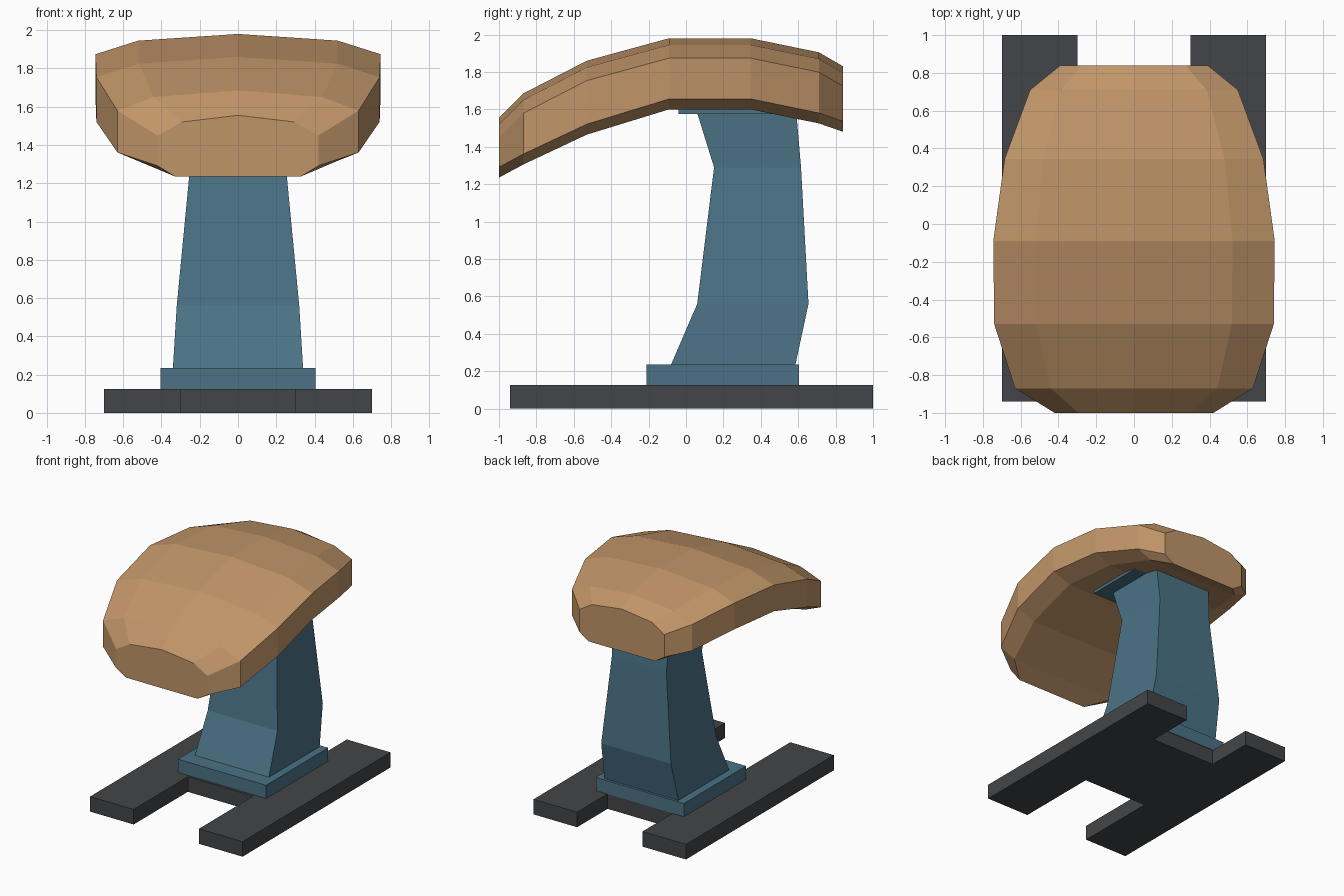
import bpy, bmesh

if "Cube" in bpy.data.objects:
    bpy.data.objects.remove(bpy.data.objects["Cube"])


def material(name, rgb):
    m = bpy.data.materials.new(name)
    m.diffuse_color = (*rgb, 1)
    m.use_nodes = True
    m.node_tree.nodes["Principled BSDF"].inputs["Base Color"].default_value = m.diffuse_color
    return m


TAN = material("tan_leather", (0.53, 0.30, 0.14))
BLUE = material("blue_paint", (0.07, 0.17, 0.24))
DARK = material("dark_metal", (0.055, 0.06, 0.065))


def loft(name, rings, mat):
    """Skin a list of equal-length point rings and cap both ends."""
    bm = bmesh.new()
    vs = [[bm.verts.new(p) for p in ring] for ring in rings]
    n = len(rings[0])
    for a, b in zip(vs, vs[1:]):
        for i in range(n):
            j = (i + 1) % n
            bm.faces.new((a[i], a[j], b[j], b[i]))
    bm.faces.new(vs[0][::-1])
    bm.faces.new(vs[-1])
    bmesh.ops.recalc_face_normals(bm, faces=bm.faces)
    me = bpy.data.meshes.new(name)
    bm.to_mesh(me)
    bm.free()
    me.materials.append(mat)
    ob = bpy.data.objects.new(name, me)
    bpy.context.collection.objects.link(ob)
    return ob


def rect(w, y0, y1, z):
    return [(-w, y0, z), (w, y0, z), (w, y1, z), (-w, y1, z)]


def slab(name, w, y0, y1, z0, z1, mat):
    return loft(name, [rect(w, y0, y1, z0), rect(w, y0, y1, z1)], mat)


# H-shaped floor base
half = [(0.3, -0.23), (0.3, -0.94), (0.7, -0.94), (0.7, 1.0), (0.3, 1.0), (0.3, 0.6)]
outline = half + [(-x, y) for x, y in reversed(half)]
loft("floor_base", [[(x, y, z) for x, y in outline] for z in (0, 0.125)], DARK)

# Foot plate and bent column
slab("foot_plate", 0.405, -0.21, 0.605, 0.125, 0.235, BLUE)
column = [(0.34, -0.08, 0.585, 0.235), (0.32, 0.06, 0.655, 0.56),
          (0.25, 0.15, 0.615, 1.29), (0.265, 0.06, 0.59, 1.58)]
loft("column", [rect(*c) for c in column], BLUE)

# Mounting plate under the seat
slab("mounting_plate", 0.375, -0.04, 0.6, 1.575, 1.66, BLUE)

# Arched seat pad: y, half width, crown height, thickness
stations = [(-1.0, 0.42, 1.555, 0.32), (-0.87, 0.63, 1.685, 0.38),
            (-0.53, 0.74, 1.86, 0.395), (-0.09, 0.745, 1.98, 0.38),
            (0.345, 0.685, 1.98, 0.38), (0.71, 0.55, 1.905, 0.38),
            (0.84, 0.39, 1.83, 0.35)]


def seat_section(y, w, z, t):
    side = [(0.7 * w, z - 0.035), (w, z - 0.106), (w, z - t + 0.056), (0.78 * w, z - t)]
    pts = [(0, z)] + side + [(-x, h) for x, h in reversed(side)]
    return [(x, y, h) for x, h in pts]


loft("seat_pad", [seat_section(*s) for s in stations], TAN)
